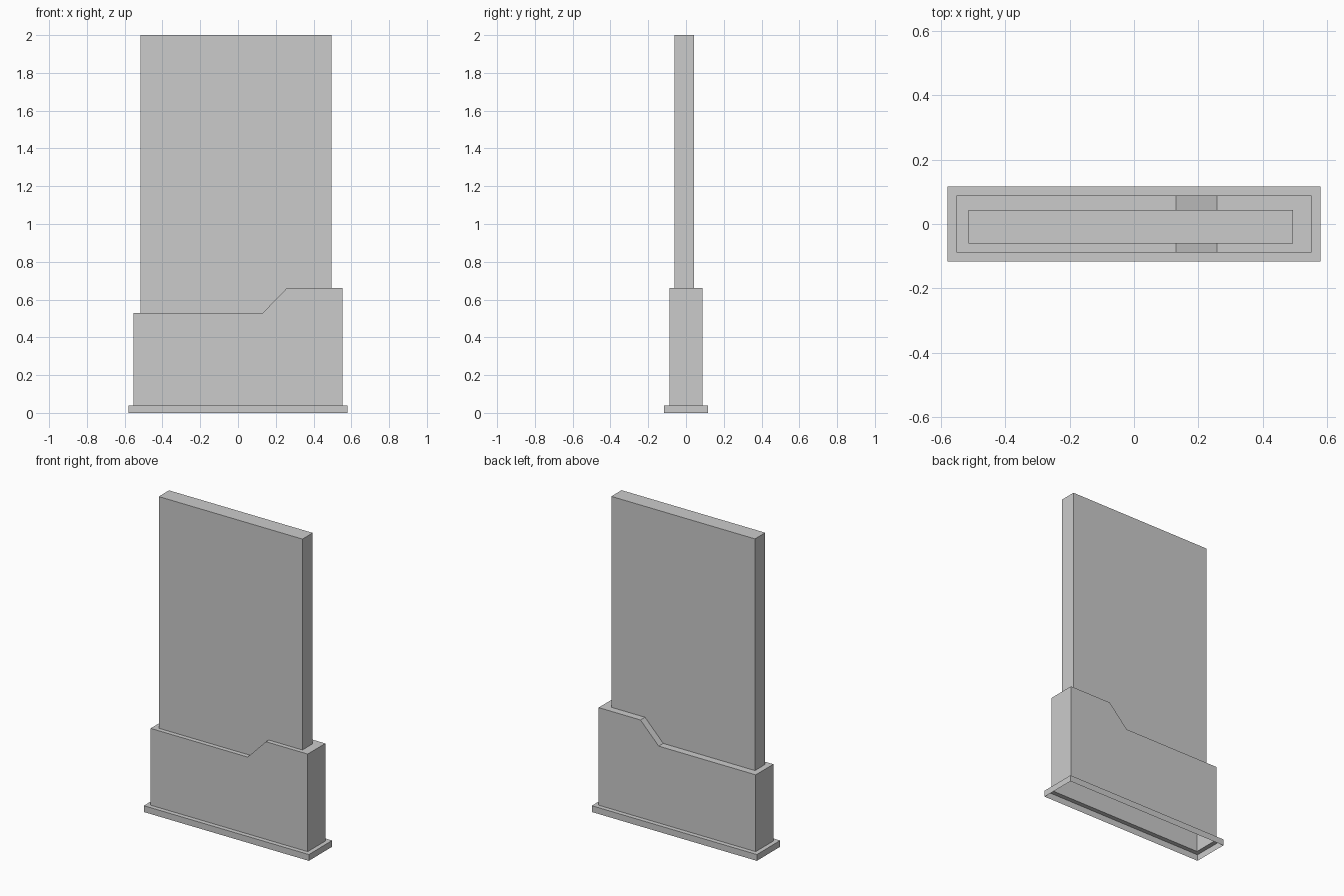
import bpy, bmesh

if "Cube" in bpy.data.objects:
    bpy.data.objects.remove(bpy.data.objects["Cube"])

SLOPE = (0.13, 0.258)          # x range of the ramp in the body's top edge
LOW, HIGH = 0.528, 0.66        # body top heights left and right of the ramp


def ring(x0, x1, y0, y1, z=None):
    """Counter-clockwise outline; without z it follows the stepped body top."""
    xs = (x0, *SLOPE, x1)
    zs = (LOW, LOW, HIGH, HIGH) if z is None else (z,) * 4
    front = [(x, y0, h) for x, h in zip(xs, zs)]
    back = [(x, y1, h) for x, h in zip(xs, zs)]
    return front + back[::-1]


def shell(name, rings, cap=False):
    """Skin successive outlines with quads, leaving the bottom open."""
    bm = bmesh.new()
    loops = [[bm.verts.new(p) for p in r] for r in rings]
    for a, b in zip(loops, loops[1:]):
        for i in range(len(a)):
            j = (i + 1) % len(a)
            bm.faces.new((a[i], a[j], b[j], b[i]))
    if cap:
        bm.faces.new(loops[-1])
    mesh = bpy.data.meshes.new(name)
    bm.to_mesh(mesh)
    bm.free()
    obj = bpy.data.objects.new(name, mesh)
    bpy.context.collection.objects.link(obj)
    return obj


SKIRT = (-0.58, 0.58, -0.117, 0.117)
BODY = (-0.552, 0.552, -0.0885, 0.0885)
PANEL = (-0.515, 0.495, -0.06, 0.043)

# Low skirt with the ledge running in to the body, open underneath
shell("base_skirt", [ring(*SKIRT, 0), ring(*SKIRT, 0.04), ring(*BODY, 0.04)])
# Hollow body with a stepped top ledge running in to the panel
shell("lower_body", [ring(*BODY, 0.04), ring(*BODY), ring(*PANEL)])
# Tall slab rising from the ledge
shell("upper_panel", [ring(*PANEL), ring(*PANEL, 2.0)], cap=True)
